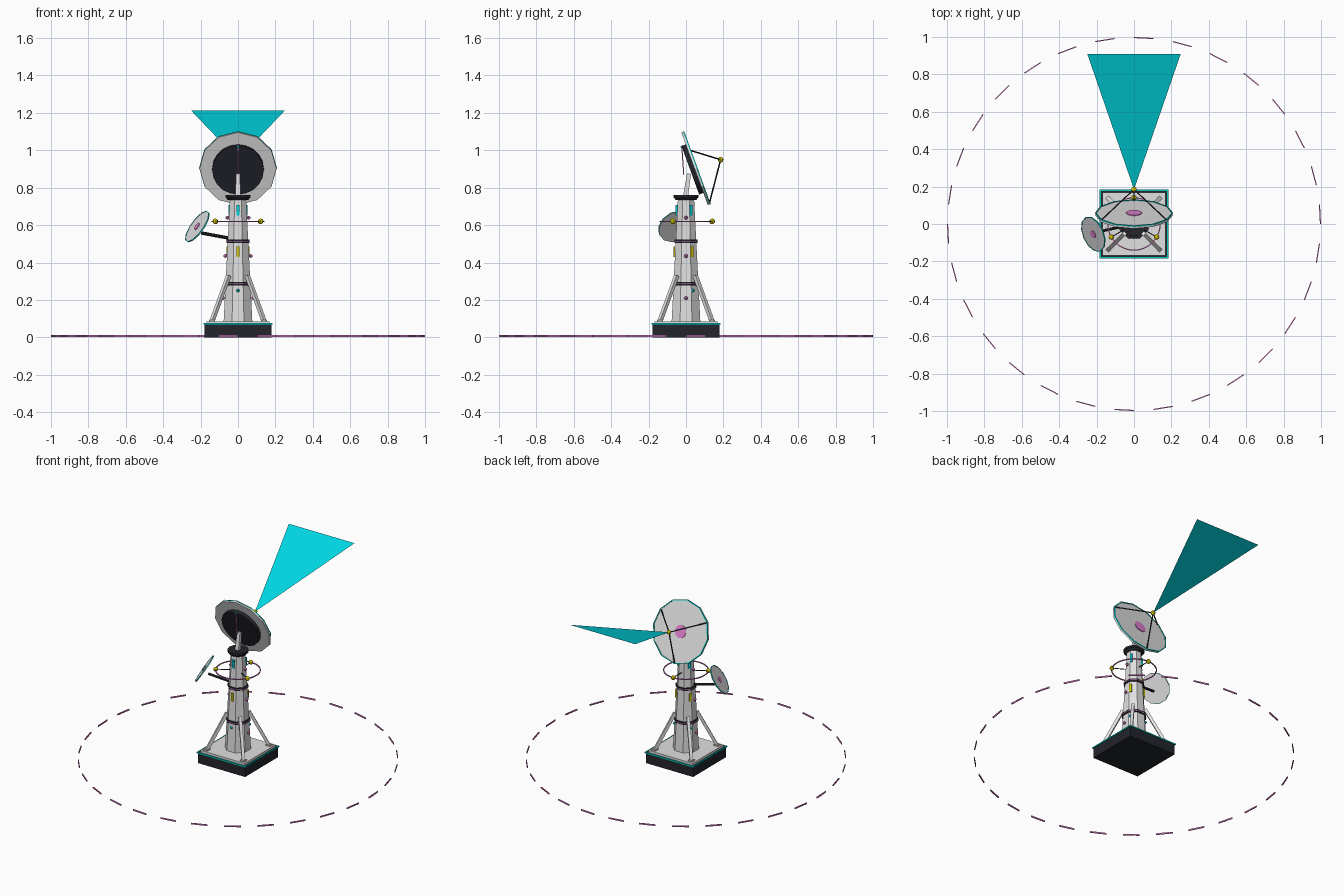
import bpy, bmesh, math
from mathutils import Vector, Matrix

if "Cube" in bpy.data.objects:
    bpy.data.objects.remove(bpy.data.objects["Cube"])

def mat(name, c):
    m = bpy.data.materials.new(name)
    m.diffuse_color = (*c, 1)
    m.use_nodes = True
    m.node_tree.nodes["Principled BSDF"].inputs["Base Color"].default_value = m.diffuse_color
    return m

GREY = mat("light_grey", (0.75, 0.75, 0.76))
DARK = mat("charcoal", (0.017, 0.018, 0.025))
CYAN = mat("cyan", (0.0, 0.74, 0.84))
TEAL = mat("teal", (0.0, 0.62, 0.56))
PINK = mat("pink", (0.74, 0.22, 0.62))
GOLD = mat("yellow", (0.72, 0.62, 0.0))

def finish(name, bm, m):
    bmesh.ops.recalc_face_normals(bm, faces=bm.faces)
    me = bpy.data.meshes.new(name)
    bm.to_mesh(me)
    bm.free()
    me.materials.append(m)
    ob = bpy.data.objects.new(name, me)
    bpy.context.collection.objects.link(ob)
    return ob

def box(name, lo, hi, m, M=Matrix.Identity(4)):
    lo, hi = Vector(lo), Vector(hi)
    bm = bmesh.new()
    bmesh.ops.create_cube(bm, size=1, matrix=M @ Matrix.Translation((lo + hi) / 2) @ Matrix.Diagonal((*(hi - lo), 1)))
    return finish(name, bm, m)

def rod(name, a, b, r1, m, r2=None, sides=6, spin=0.0):
    """Cylinder or cone frustum from point a to point b."""
    a, b = Vector(a), Vector(b)
    d = b - a
    bm = bmesh.new()
    rot = d.to_track_quat('Z', 'Y').to_matrix().to_4x4()
    bmesh.ops.create_cone(bm, cap_ends=True, segments=sides, radius1=r1, radius2=r1 if r2 is None else r2,
                          depth=d.length, matrix=Matrix.Translation((a + b) / 2) @ rot @ Matrix.Rotation(spin, 4, 'Z'))
    return finish(name, bm, m)

def ball(name, p, r, m):
    bm = bmesh.new()
    bmesh.ops.create_uvsphere(bm, u_segments=8, v_segments=6, radius=r, matrix=Matrix.Translation(p))
    return finish(name, bm, m)

def ring(name, c, n, radius, tube, m, sides=12, spin=0.0):
    """Thin square-section hoop around axis n."""
    rot = Vector(n).to_track_quat('Z', 'Y').to_matrix().to_4x4()
    M = Matrix.Translation(c) @ rot @ Matrix.Rotation(spin, 4, 'Z')
    bm = bmesh.new()
    loops = []
    for i in range(sides):
        a = math.tau * i / sides
        loops.append([bm.verts.new(M @ Vector(((radius + u * tube) * math.cos(a), (radius + u * tube) * math.sin(a), w * tube)))
                      for u, w in ((-1, -1), (1, -1), (1, 1), (-1, 1))])
    for i in range(sides):
        p, q = loops[i], loops[(i + 1) % sides]
        for k in range(4):
            bm.faces.new((p[k], p[(k + 1) % 4], q[(k + 1) % 4], q[k]))
    return finish(name, bm, m)

def polar(r, deg, z):
    a = math.radians(deg)
    return Vector((r * math.cos(a), r * math.sin(a), z))

# Base slab, thin coloured rim and deck
box("base_slab", (-.18, -.18, 0), (.18, .18, .07), DARK)
box("base_deck", (-.168, -.168, .07), (.168, .168, .086), GREY)
for s in (-1, 1):
    box("base_rim_x", (s * .181 - .004, -.185, .068), (s * .181 + .004, .185, .076), TEAL)
    box("base_rim_y", (-.177, s * .181 - .004, .068), (.177, s * .181 + .004, .076), TEAL)

# Tapered eight-sided tower
Z0, Z1, R0, R1 = .085, .74, .083, .047
def tower_r(z):
    return R0 + (R1 - R0) * (z - Z0) / (Z1 - Z0)
rod("tower", (0, 0, Z0), (0, 0, Z1), R0, GREY, R1, 8, math.pi / 8)

# Dark bands with a fine pink line
for z in (.286, .514):
    r = tower_r(z) + .007
    rod("band", (0, 0, z - .009), (0, 0, z + .009), r, DARK, sides=8, spin=math.pi / 8)
    ring("band_line", (0, 0, z), (0, 0, 1), r, .002, PINK, 8, math.pi / 8)
rod("top_collar", (0, 0, .735), (0, 0, .748), .055, DARK, .065, 12)
rod("top_plate", (0, 0, .748), (0, 0, .762), .067, DARK, sides=12)

# Corner braces
for sx in (-1, 1):
    for sy in (-1, 1):
        rod("brace", (sx * .14, sy * .14, .084), (sx * .05, sy * .05, .33), .014, GREY, sides=4, spin=math.pi / 4)
        box("brace_foot", (sx * .14 - .016, sy * .14 - .016, .084), (sx * .14 + .016, sy * .14 + .016, .094), GREY)

# Marker plates and lamps on the tower
for deg in (-90, 30, 150):
    turn = Matrix.Rotation(math.radians(deg), 4, 'Z')
    for z0, z1, m in ((.652, .708, CYAN), (.43, .485, GOLD)):
        r = tower_r(z0)
        box("marker_plate", (r - .006, -.0075, z0), (r + .003, .0075, z1), m, turn)
    ball("marker_lamp", polar(tower_r(.25) - .001, deg, .25), .009, CYAN)
for deg in (0, 180):
    for z in (.21, .435, .64):
        ball("side_lamp", polar(tower_r(z) + .004, deg, z), .01, PINK)

# Hoop with three beacons
ring("hoop", (0, 0, .62), (0, 0, 1), .14, .003, PINK, 32)
for deg in (90, 210, 330):
    ball("beacon", polar(.14, deg, .62), .015, GOLD)
    rod("hoop_spoke", polar(.04, deg, .62), polar(.14, deg, .62), .003, DARK)

# Main dish
C, N = Vector((0, .055, .905)), Vector((0, math.cos(math.radians(20)), math.sin(math.radians(20))))
U = Vector((0, -N.z, N.y))
rod("dish", C - N * .01, C + N * .003, .206, GREY, .206, 12)
ring("dish_rim", C + N * .0035, N, .2045, .003, TEAL, 12)
rod("dish_hub", C - N * .034, C - N * .009, .138, DARK, sides=20)
rod("dish_centre", C + N * .002, C + N * .007, .042, PINK, sides=12)
FEED = Vector((0, .185, .95))
for deg in (30, 150, 270):
    a = math.radians(deg)
    rod("feed_strut", C + (Vector((1, 0, 0)) * math.cos(a) + U * math.sin(a)) * .203, FEED, .004, DARK)
ball("feed", FEED, .015, GOLD)

# Mount post and thin mast with tip lamp
rod("mount_post", (0, -.002, .755), (0, .016, .875), .019, GREY, .015, 4, math.pi / 4)
rod("mast", (0, -.012, .87), (0, -.022, 1.015), .004, PINK, sides=4, spin=math.pi / 4)
ball("mast_tip", (0, -.022, 1.018), .007, CYAN)

# Signal beam
bm = bmesh.new()
bm.faces.new([bm.verts.new(p) for p in (FEED, (.25, .91, 1.212), (-.25, .91, 1.212))])
finish("beam", bm, CYAN)

# Small side dish on an arm
D, M = Vector((-.217, -.054, .592)), Vector((-.77, -.33, .55)).normalized()
rod("side_dish", D - M * .004, D + M * .002, .098, GREY, sides=12)
ring("side_dish_rim", D + M * .0015, M, .0975, .0022, TEAL, 12)
rod("side_dish_centre", D + M * .001, D + M * .005, .022, PINK, sides=10)
rod("side_arm", (-.045, -.01, .53), (-.195, -.042, .558), .009, DARK)

# Dashed ground circle
bm = bmesh.new()
for i in range(30):
    ends = [[polar(r, 12 * i + d, 0) for d in (0, 6)] for r in (.994, 1.0)]
    vs = [[[bm.verts.new(p + Vector((0, 0, z))) for p in e] for e in ends] for z in (.003, .012)]
    (a, b), (c, d) = vs[0]
    (e, f), (g, h) = vs[1]
    for q in ((a, b, d, c), (e, f, h, g), (a, b, f, e), (c, d, h, g), (a, c, g, e), (b, d, h, f)):
        bm.faces.new(q)
finish("range_circle", bm, PINK)
